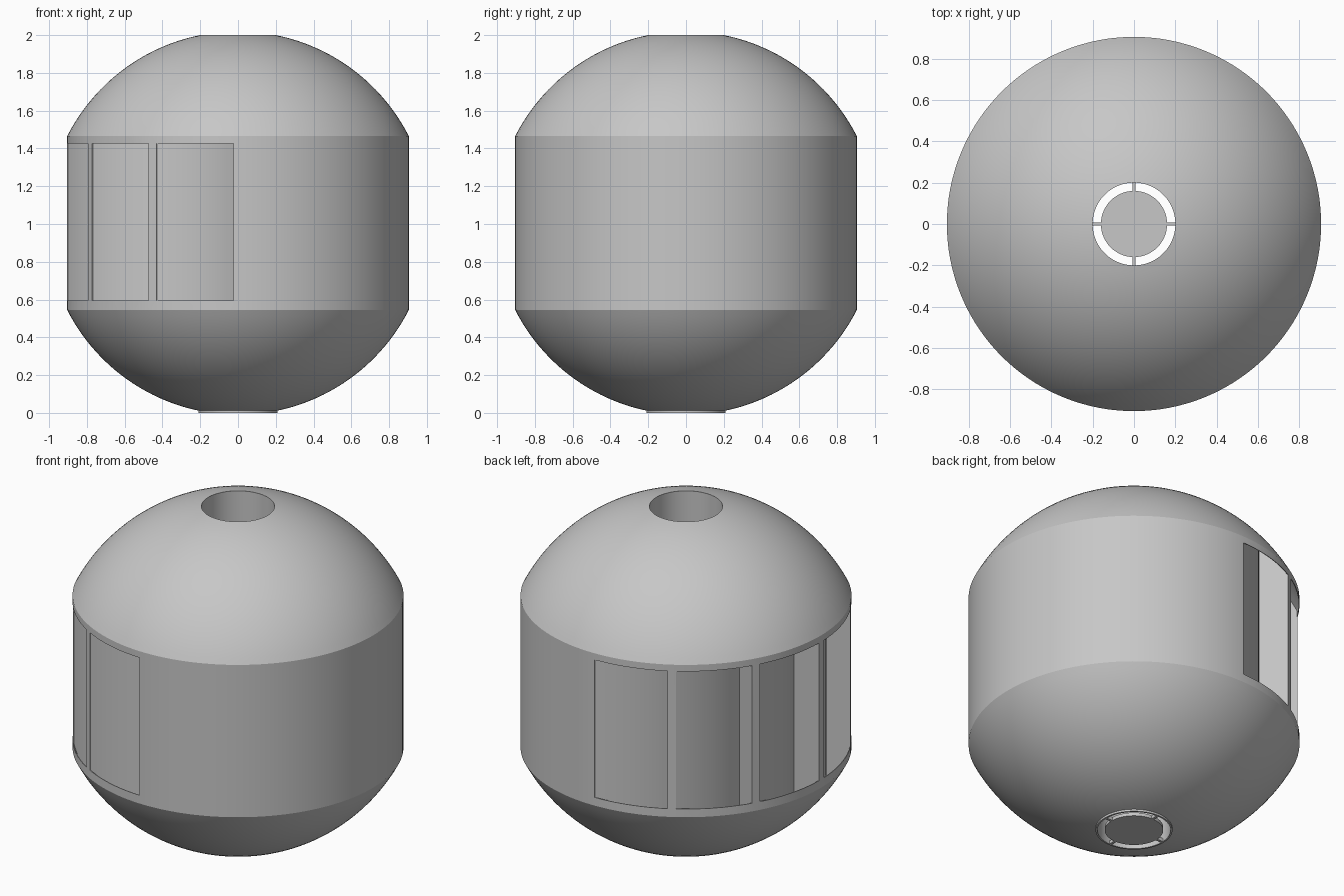
import bpy, bmesh, math
from math import sin, cos, radians, sqrt

cube = bpy.data.objects.get("Cube")
if cube:
    bpy.data.objects.remove(cube, do_unlink=True)

grey = bpy.data.materials.new("plain_grey")
grey.use_nodes = True
COLOUR = (0.57, 0.57, 0.57, 1)
grey.diffuse_color = COLOUR
grey.node_tree.nodes["Principled BSDF"].inputs["Base Color"].default_value = COLOUR

SEGMENTS = 120
MID = 1.005          # height of the body's centre
DOME_R = 1.015
WALL_R = 0.905
BORE_R = 0.2
SKIN = 0.004         # thickness of the outer skin over the inlets
VANE_START = 0.9     # each vane spirals inward between these radii
VANE_END = 0.735
HALF_RIB = 1.5       # half the rib width in degrees


def finish(bm, name):
    bmesh.ops.recalc_face_normals(bm, faces=bm.faces)
    mesh = bpy.data.meshes.new(name)
    bm.to_mesh(mesh)
    bm.free()
    mesh.materials.append(grey)
    obj = bpy.data.objects.new(name, mesh)
    bpy.context.collection.objects.link(obj)
    return obj


def select_only(obj):
    bpy.ops.object.select_all(action="DESELECT")
    obj.select_set(True)
    bpy.context.view_layer.objects.active = obj


def smooth(obj):
    select_only(obj)
    bpy.ops.object.shade_smooth_by_angle(angle=radians(25))


def ring_verts(bm, profile, degrees):
    """Place a (radius, z) profile at one angle around the z axis."""
    a = radians(degrees)
    return [bm.verts.new((r * cos(a), r * sin(a), z)) for r, z in profile]


def bridge(bm, a, b):
    n = len(a)
    for j in range(n):
        k = (j + 1) % n
        bm.faces.new((a[j], b[j], b[k], a[k]))


def lathe(name, profile):
    bm = bmesh.new()
    rings = [ring_verts(bm, profile, HALF_RIB + i * 360 / SEGMENTS)
             for i in range(SEGMENTS)]
    for i in range(SEGMENTS):
        bridge(bm, rings[i - 1], rings[i])
    return finish(bm, name)


def box(name, size, centre):
    bm = bmesh.new()
    bmesh.ops.create_cube(bm, size=1)
    bmesh.ops.scale(bm, vec=size, verts=bm.verts)
    bmesh.ops.translate(bm, vec=centre, verts=bm.verts)
    return finish(bm, name)


def inlet_section(vane_r):
    """Cavity behind the skin, following the domes, plus the window opening."""
    skin_r = WALL_R - SKIN
    radii = [vane_r + (skin_r - vane_r) * i / 4 for i in range(5)]
    low = [(r, MID - sqrt((DOME_R - SKIN) ** 2 - r * r)) for r in radii]
    high = [(r, 2 * MID - z) for r, z in reversed(low)]
    window = [(skin_r, 0.595), (1.1, 0.595), (1.1, 1.425), (skin_r, 1.425)]
    return low + window + high


# Body: cylinder wall between two spherical domes, with a central bore
start = math.asin(BORE_R / DOME_R)
end = math.asin(WALL_R / DOME_R)
STEPS = 24
arc = [start + (end - start) * i / STEPS for i in range(STEPS + 1)]
upper = [(DOME_R * sin(t), MID + DOME_R * cos(t)) for t in arc]
lower = [(r, 2 * MID - z) for r, z in reversed(upper)]
body = lathe("body", upper + lower)

# Inlets: six windows around the -x half, each with a spiral vane behind it
bm = bmesh.new()
for i in range(6):
    rings = []
    for k in range(10):
        vane_r = VANE_START + (VANE_END - VANE_START) * k / 9
        rings.append(ring_verts(bm, inlet_section(vane_r), 90 + 30 * i + HALF_RIB + 3 * k))
    for a, b in zip(rings, rings[1:]):
        bridge(bm, a, b)
    bm.faces.new(rings[0])
    bm.faces.new(rings[-1])
cutter = finish(bm, "inlet_cutter")
cutter.hide_render = True

cut = body.modifiers.new("inlets", "BOOLEAN")
cut.operation = "DIFFERENCE"
cut.solver = "EXACT"
cut.object = cutter
select_only(body)
bpy.ops.object.modifier_apply(modifier=cut.name)
bpy.data.objects.remove(cutter, do_unlink=True)
smooth(body)

# Base rim around the bottom of the bore
smooth(lathe("base_rim", [(0.2, 0), (0.21, 0), (0.21, 0.02), (0.2, 0.02)]))

# Drain plate held by four short spokes
bm = bmesh.new()
bmesh.ops.create_cone(bm, cap_ends=True, segments=SEGMENTS, radius1=0.16,
                      radius2=0.16, depth=0.02)
bmesh.ops.translate(bm, vec=(0, 0, 0.01), verts=bm.verts)
smooth(finish(bm, "drain_plate"))
for side, sign in (("a", 1), ("b", -1)):
    box("spoke_x_" + side, (0.05, 0.015, 0.02), (sign * 0.18, 0, 0.01))
    box("spoke_y_" + side, (0.015, 0.05, 0.02), (0, sign * 0.18, 0.01))
